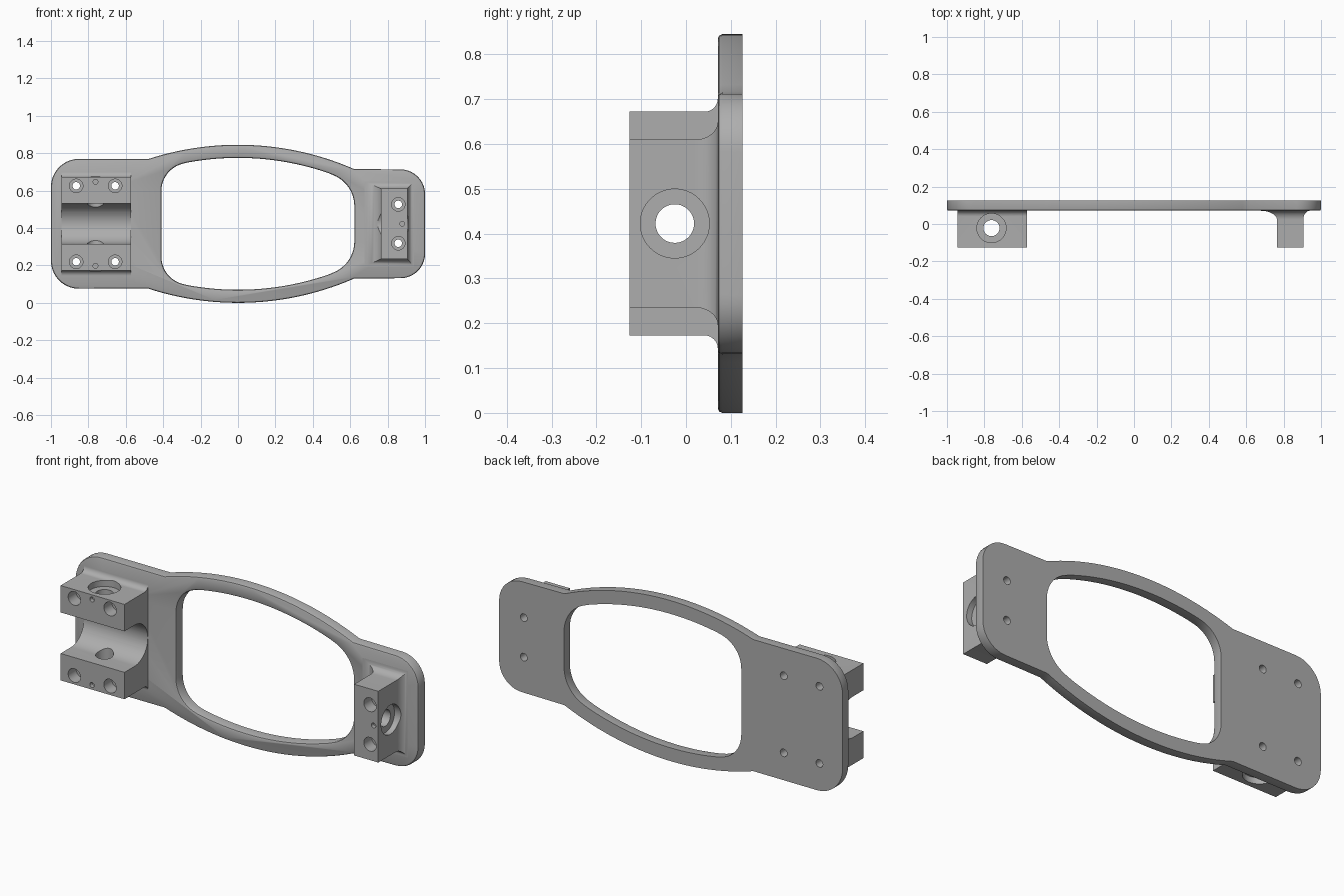
import bpy, bmesh, math
from mathutils import Vector

cube = bpy.data.objects.get("Cube")
if cube:
    bpy.data.objects.remove(cube, do_unlink=True)

HEIGHT = 0.845
MID = HEIGHT / 2
FRONT, BACK = 0.071, 0.126      # plate faces
TIP = -0.126                    # front of the blocks

grey = bpy.data.materials.new("matte grey")
grey.use_nodes = True
grey.diffuse_color = (0.42, 0.42, 0.42, 1)
grey.node_tree.nodes["Principled BSDF"].inputs["Base Color"].default_value = grey.diffuse_color


def loft(name, rings):
    """Skin equal-sized rings of points and cap both ends."""
    bm = bmesh.new()
    loops = [[bm.verts.new(p) for p in ring] for ring in rings]
    n = len(loops[0])
    for a, b in zip(loops, loops[1:]):
        for i in range(n):
            j = (i + 1) % n
            bm.faces.new((a[i], a[j], b[j], b[i]))
    bm.faces.new(loops[0])
    bm.faces.new(loops[-1])
    bmesh.ops.recalc_face_normals(bm, faces=bm.faces)
    mesh = bpy.data.meshes.new(name)
    bm.to_mesh(mesh)
    bm.free()
    obj = bpy.data.objects.new(name, mesh)
    mesh.materials.append(grey)
    bpy.context.collection.objects.link(obj)
    return obj


def rounded(corners, steps=10):
    """Round each (x, z, radius) corner of a closed outline."""
    out = []
    for i, (x, z, r) in enumerate(corners):
        p = Vector((x, z))
        if not r:
            out.append(p)
            continue
        a = Vector(corners[i - 1][:2]) - p
        b = Vector(corners[(i + 1) % len(corners)][:2]) - p
        a.normalize()
        b.normalize()
        half = a.angle(b) / 2
        centre = p + (a + b).normalized() * (r / math.cos(half))
        start, end = p + a * r - centre, p + b * r - centre
        sweep = start.angle(end)
        for k in range(steps + 1):
            t = k / steps
            out.append(centre + (start * math.sin((1 - t) * sweep)
                                 + end * math.sin(t * sweep)) / math.sin(sweep))
    return out


def arc(radius, x0, x1, n=28):
    xs = [x0 + (x1 - x0) * i / n for i in range(n + 1)]
    return [(x, math.sqrt(radius ** 2 - x * x) - 0.705, 0) for x in xs]


def mirrored(top):
    return top + [(x, HEIGHT - z, r) for x, z, r in reversed(top)]


def ring_at(outline, y, grow=0.0, cx=0.0):
    """Place an outline at depth y, widened by grow on each side."""
    hx = max(abs(p.x - cx) for p in outline)
    hz = max(abs(p.y - MID) for p in outline)
    return [(cx + (p.x - cx) * (1 + grow / hx), y, MID + (p.y - MID) * (1 + grow / hz))
            for p in outline]


def block(name, x0, x1, z0, z1, depth, left, right, ends):
    """Box whose foot flares out in a fillet where it meets the plate."""
    rows = [(TIP, 0.0)]
    for k in range(11):
        a = math.pi / 2 * k / 10
        rows.append((FRONT - depth + depth * math.sin(a), 1 - math.cos(a)))
    rows.append((FRONT + 0.005, 1.0))
    return loft(name, [[(x0 - left * f, y, z0 - ends * f), (x1 + right * f, y, z0 - ends * f),
                        (x1 + right * f, y, z1 + ends * f), (x0 - left * f, y, z1 + ends * f)]
                       for y, f in rows])


def drill(axis, centre, profile, sides=40):
    """Stepped round cutter; profile is (radius, position along axis)."""
    rings = []
    for r, d in profile:
        ring = []
        for i in range(sides):
            a = math.tau * i / sides
            p = [0, 0, 0]
            u, v = [k for k in range(3) if k != axis]
            p[axis] = d
            p[u] = centre[0] + r * math.cos(a)
            p[v] = centre[1] + r * math.sin(a)
            ring.append(p)
        rings.append(ring)
    return loft("cutter", rings)


def cut(target, cutter, keep=False):
    cutter.hide_render = True
    mod = target.modifiers.new("cut", 'BOOLEAN')
    mod.operation, mod.solver, mod.object = 'DIFFERENCE', 'EXACT', cutter
    bpy.context.view_layer.objects.active = target
    bpy.ops.object.modifier_apply(modifier=mod.name)
    if not keep:
        bpy.data.objects.remove(cutter, do_unlink=True)


# Frame plate with a softened front edge
outer = rounded(mirrored([(-1, 0.77, 0.15)] + arc(1.55, -0.48, 0.62) + [(1, 0.712, 0.13)]))
plate = loft("frame_plate", [ring_at(outer, FRONT, -0.01), ring_at(outer, FRONT + 0.003, -0.003),
                             ring_at(outer, FRONT + 0.01), ring_at(outer, BACK)])

# Large window with a softened front rim
inner = rounded(mirrored([(-0.41, 0.717, 0.12)] + arc(1.48, -0.27, 0.48) + [(0.622, 0.637, 0.12)]))
cut(plate, loft("cutter", [ring_at(inner, FRONT - 0.02, 0.01, 0.1), ring_at(inner, FRONT, 0.01, 0.1),
                           ring_at(inner, FRONT + 0.003, 0.003, 0.1),
                           ring_at(inner, FRONT + 0.01, 0, 0.1), ring_at(inner, BACK + 0.1, 0, 0.1)]))

# Mounting blocks
saddle = block("saddle_block", -0.945, -0.573, 0.173, 0.672, 0.03, 0, 0, 0.03)
post = block("post_block", 0.765, 0.905, 0.235, 0.61, 0.05, 0.09, 0.035, 0.04)

# U-shaped channel across the saddle block
bend = [math.pi * k / 32 for k in range(33)]
channel = [(-0.3, MID + 0.108)] + [(-0.04 + 0.108 * math.sin(a), MID + 0.108 * math.cos(a))
                                   for a in bend] + [(-0.3, MID - 0.108)]
cut(saddle, loft("cutter", [[(x, y, z) for y, z in channel] for x in (-1.2, -0.4)]))

# Counterbored cross holes
cut(saddle, drill(2, (-0.762, -0.022), [(0.078, 0), (0.078, 0.205), (0.043, 0.205),
                                        (0.043, 0.64), (0.078, 0.64), (0.078, 0.9)], 64))
cut(post, drill(0, (-0.025, MID), [(0.077, 0.6), (0.077, 0.795), (0.043, 0.795),
                                   (0.043, 0.875), (0.077, 0.875), (0.077, 1.1)], 64))

# Counterbored screw holes run through block and plate
screws = [(saddle, x, MID + s * 0.203) for x in (-0.865, -0.657) for s in (-1, 1)]
screws += [(post, 0.857, MID + s * 0.104) for s in (-1, 1)]
for target, x, z in screws:
    bit = drill(1, (x, z), [(0.036, -0.2), (0.036, -0.06), (0.02, -0.06), (0.02, 0.2)])
    cut(target, bit, keep=True)
    cut(plate, bit)

# Small blind pin holes
for target, x, z in ((saddle, -0.762, MID + 0.225), (saddle, -0.762, MID - 0.225), (post, 0.878, MID)):
    cut(target, drill(1, (x, z), [(0.013, -0.2), (0.013, -0.105)], 24))

# Smooth shading with sharp edges kept
for obj in (plate, saddle, post):
    bpy.ops.object.select_all(action='DESELECT')
    obj.select_set(True)
    bpy.context.view_layer.objects.active = obj
    bpy.ops.object.shade_smooth_by_angle(angle=math.radians(32))
